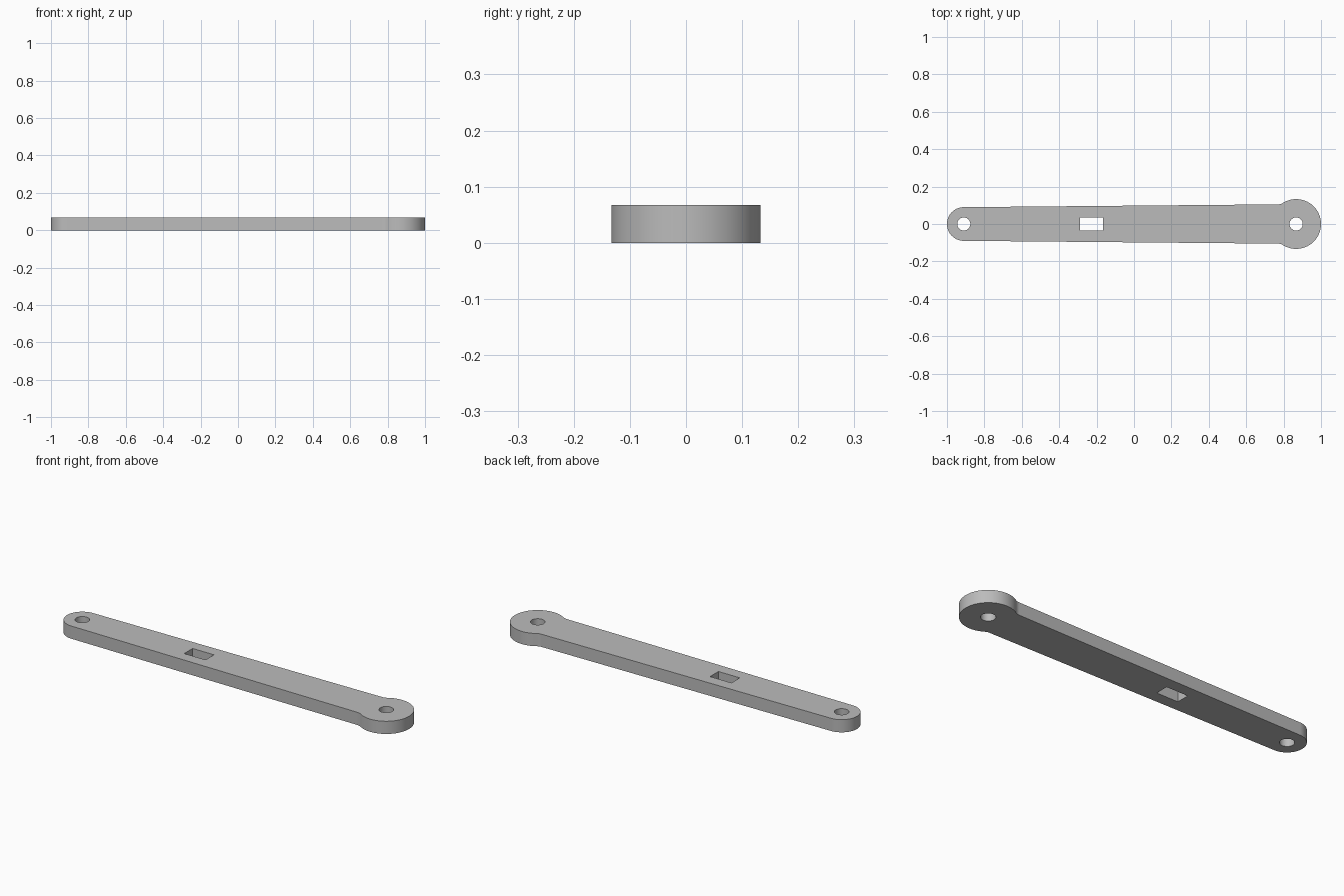
import bpy
import bmesh
from math import atan2, cos, hypot, pi, sin, sqrt

cube = bpy.data.objects.get("Cube")
if cube:
    bpy.data.objects.remove(cube)

THICK = 0.067
SMALL_X, SMALL_R = -0.91, 0.09    # narrow end
BIG_X, BIG_R = 0.867, 0.133       # wide end
HOLE_R = 0.035
ARM_HALF = 0.105                  # arm half width where it meets the wide end
FILLET = 0.05


def arc(cx, cy, r, start, end, steps):
    return [(cx + r * cos(start + (end - start) * i / steps),
             cy + r * sin(start + (end - start) * i / steps)) for i in range(steps + 1)]


# Upper half of the outline, from the wide tip to the narrow tip
fillet_y = ARM_HALF + FILLET
fillet_x = BIG_X - sqrt((BIG_R + FILLET) ** 2 - fillet_y ** 2)
meet = atan2(fillet_y, fillet_x - BIG_X)
slope = atan2(ARM_HALF - SMALL_R, fillet_x - SMALL_X)
upper = arc(BIG_X, 0, BIG_R, 0, meet, 32)
upper += arc(fillet_x, fillet_y, FILLET, meet - pi, -pi / 2 + slope, 8)[1:]
upper += arc(SMALL_X, 0, SMALL_R, pi / 2 + slope, pi, 24)
lower = [(x, -y) for x, y in reversed(upper[1:-1])]

# Pin holes and rectangular slot
slot = [(-0.29, -0.035), (-0.165, -0.035), (-0.165, 0.035), (-0.29, 0.035)]
holes = [arc(x, 0, HOLE_R, 0, 2 * pi, 40)[:-1] for x in (SMALL_X, BIG_X)]

# Filled and extruded profile
profile = bpy.data.curves.new("link_arm_profile", "CURVE")
profile.dimensions = "2D"
profile.fill_mode = "BOTH"
profile.extrude = THICK / 2
for loop in [upper + lower, slot] + holes:
    spline = profile.splines.new("POLY")
    spline.points.add(len(loop) - 1)
    for point, (x, y) in zip(spline.points, loop):
        point.co = (x, y, THICK / 2, 1)
    spline.use_cyclic_u = True

source = bpy.data.objects.new("link_arm_source", profile)
bpy.context.collection.objects.link(source)
bpy.context.view_layer.update()
graph = bpy.context.evaluated_depsgraph_get()
mesh = bpy.data.meshes.new_from_object(source.evaluated_get(graph))
bpy.data.objects.remove(source)

# Weld the caps to the walls and stand the plate on the ground
bm = bmesh.new()
bm.from_mesh(mesh)
bmesh.ops.remove_doubles(bm, verts=bm.verts, dist=0.0001)
base = min(v.co.z for v in bm.verts)
bmesh.ops.translate(bm, verts=bm.verts, vec=(0, 0, -base))
bmesh.ops.recalc_face_normals(bm, faces=bm.faces)
bm.to_mesh(mesh)
bm.free()

link_arm = bpy.data.objects.new("link_arm", mesh)
bpy.context.collection.objects.link(link_arm)

# Plain grey
grey = bpy.data.materials.new("plain_grey")
grey.use_nodes = True
colour = (0.5, 0.5, 0.5, 1)
grey.diffuse_color = colour
grey.node_tree.nodes["Principled BSDF"].inputs["Base Color"].default_value = colour
mesh.materials.clear()
mesh.materials.append(grey)

# Smooth walls with sharp rims
bpy.ops.object.select_all(action="DESELECT")
link_arm.select_set(True)
bpy.context.view_layer.objects.active = link_arm
bpy.ops.object.shade_smooth_by_angle(angle=pi / 6)
